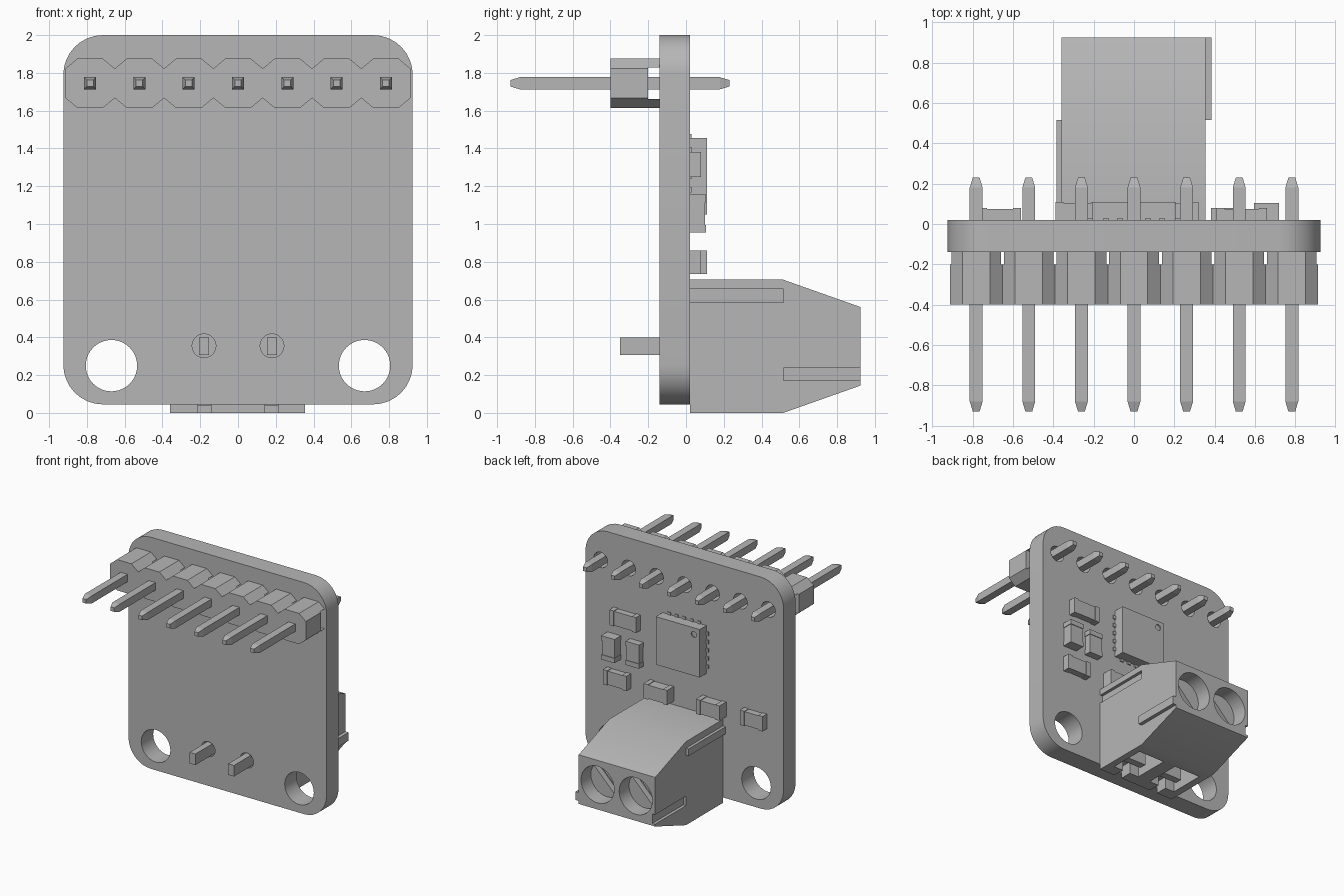
import bpy, bmesh, math
from mathutils import Vector

cube = bpy.data.objects.get("Cube")
if cube:
    bpy.data.objects.remove(cube, do_unlink=True)

grey = bpy.data.materials.new("plain_grey")
grey.use_nodes = True
grey.diffuse_color = (0.47, 0.47, 0.47, 1)
grey.node_tree.nodes["Principled BSDF"].inputs["Base Color"].default_value = (0.47, 0.47, 0.47, 1)

BACK, FRONT = 0.02, -0.14      # board faces along y
PITCH, PIN_Z, SCREW_Z = 0.261, 1.745, 0.355


def finish(name, bm):
    bmesh.ops.recalc_face_normals(bm, faces=bm.faces)
    mesh = bpy.data.meshes.new(name)
    bm.to_mesh(mesh)
    bm.free()
    mesh.materials.append(grey)
    obj = bpy.data.objects.new(name, mesh)
    bpy.context.collection.objects.link(obj)
    return obj


def prism(name, points, a, b, axis="Y"):
    """Extrude an outline from a to b; outline is xz for Y, yz for X."""
    bm = bmesh.new()
    place = (lambda p: (p[0], a, p[1])) if axis == "Y" else (lambda p: (a, p[0], p[1]))
    face = bm.faces.new([bm.verts.new(place(p)) for p in points])
    step = Vector((0, b - a, 0)) if axis == "Y" else Vector((b - a, 0, 0))
    out = bmesh.ops.extrude_face_region(bm, geom=[face])
    bmesh.ops.translate(bm, vec=step, verts=[v for v in out["geom"] if isinstance(v, bmesh.types.BMVert)])
    return finish(name, bm)


def box(name, x0, x1, y0, y1, z0, z1):
    return prism(name, [(x0, z0), (x1, z0), (x1, z1), (x0, z1)], y0, y1)


def disc(name, x, z, r, y0, y1, sides=32):
    turn = 2 * math.pi / sides
    return prism(name, [(x + r * math.cos(i * turn), z + r * math.sin(i * turn))
                        for i in range(sides)], y0, y1)


def cut(obj, cutters):
    for cutter in cutters:
        mod = obj.modifiers.new("cut", "BOOLEAN")
        mod.operation, mod.solver, mod.object = "DIFFERENCE", "EXACT", cutter
    graph = bpy.context.evaluated_depsgraph_get()
    mesh = bpy.data.meshes.new_from_object(obj.evaluated_get(graph))
    obj.modifiers.clear()
    obj.data = mesh
    for cutter in cutters:
        bpy.data.objects.remove(cutter, do_unlink=True)


def smooth(obj):
    bpy.ops.object.select_all(action="DESELECT")
    obj.select_set(True)
    bpy.context.view_layer.objects.active = obj
    bpy.ops.object.shade_smooth_by_angle(angle=math.radians(30))


pin_xs = [(i - 3) * PITCH for i in range(7)]

# Circuit board: rounded plate with mounting holes and pin holes
radius, half, low, high = 0.21, 0.925, 0.045, 2.0
outline = []
for q, (cx, cz) in enumerate([(half - radius, high - radius), (radius - half, high - radius),
                              (radius - half, low + radius), (half - radius, low + radius)]):
    for i in range(9):
        t = math.pi / 2 * (q + i / 8)
        outline.append((cx + radius * math.cos(t), cz + radius * math.sin(t)))
board = prism("circuit_board", outline, FRONT, BACK)
holes = [disc("hole", s * 0.67, 0.25, 0.136, -0.3, 0.2, 40) for s in (-1, 1)]
holes += [disc("hole", s * 0.18, SCREW_Z, 0.063, -0.3, 0.2, 24) for s in (-1, 1)]
holes += [disc("hole", x, PIN_Z, 0.065, -0.3, 0.2, 24) for x in pin_xs]
cut(board, holes)
smooth(board)

# Header housing: row of chamfered cells with a channel against the board
top, bottom = [], []
for x in pin_xs:
    for dx, dz in ((-0.13, 0.078), (-0.068, 0.13), (0.068, 0.13), (0.13, 0.078)):
        top.append((x + dx, PIN_Z + dz))
        bottom.append((x + dx, PIN_Z - dz))
for row in (top, bottom):      # merge the shared notch points
    row[:] = [p for i, p in enumerate(row) if i % 4 != 3 or i == len(row) - 1]
housing = prism("header_housing", bottom + top[::-1], -0.4, FRONT)
cut(housing, [box("channel", -1, 1, -0.2, 0, PIN_Z - 0.084, PIN_Z + 0.084)])

# Header pins: square bars with tapered ends
for x in pin_xs:
    bm = bmesh.new()
    rings = []
    for y, h in ((-0.93, 0.017), (-0.88, 0.032), (0.18, 0.032), (0.23, 0.017)):
        rings.append([bm.verts.new((x + sx * h, y, PIN_Z + sz * h))
                      for sx, sz in ((-1, -1), (1, -1), (1, 1), (-1, 1))])
    for a, b in zip(rings, rings[1:]):
        for i in range(4):
            j = (i + 1) % 4
            bm.faces.new((a[i], a[j], b[j], b[i]))
    bm.faces.new(rings[0])
    bm.faces.new(rings[-1])
    finish("header_pin", bm)

# Terminal block: sloped body with screw wells, wire mouths and side grooves
body = prism("terminal_block", [(BACK, 0), (0.515, 0), (0.925, 0.145), (0.925, 0.56),
                                (0.515, 0.705), (BACK, 0.705)], -0.36, 0.355, "X")
cutters = [box("groove", 0.33, 0.4, 0, 0.515, 0.585, 0.655),
           box("groove", -0.4, -0.335, 0.515, 1, 0.165, 0.245)]
for s in (-1, 1):
    x = s * 0.178
    cutters += [disc("well", x, SCREW_Z, 0.155, 0.72, 1.0),
                box("wire_mouth", x - 0.12, x + 0.12, 0.12, 0.42, -0.1, 0.25),
                box("notch", x - 0.035, x + 0.035, 0, 0.13, -0.1, 0.1)]
cut(body, cutters)
smooth(body)
box("side_rib", 0.355, 0.385, 0.515, 0.925, 0.17, 0.24)
box("side_rib", -0.385, -0.36, BACK, 0.515, 0.59, 0.65)

# Clamp screws with diagonal slots, wire clamps and solder tails
for s in (-1, 1):
    x = s * 0.178
    screw = disc("clamp_screw", x, SCREW_Z, 0.15, 0.715, 0.8)
    d, w = 0.13, 0.018
    slot = [(x - d - w, SCREW_Z - d + w), (x - d + w, SCREW_Z - d - w),
            (x + d + w, SCREW_Z + d - w), (x + d - w, SCREW_Z + d + w)]
    cut(screw, [prism("slot", slot, 0.75, 0.9)])
    smooth(screw)
    box("wire_clamp", x - 0.09, x + 0.09, 0.18, 0.24, 0.04, 0.25)
    box("solder_tail", s * 0.18 - 0.027, s * 0.18 + 0.027, -0.35, 0.05, 0.307, 0.4)

# Main chip with pin-one dimple and edge contacts
chip = box("main_chip", -0.205, 0.205, BACK, 0.11, 1.05, 1.455)
cut(chip, [disc("dimple", -0.15, 1.4, 0.025, 0.1, 0.2, 20)])
for i in range(5):
    t = (i - 2) * 0.07
    for s in (-1, 1):
        box("chip_contact", s * 0.215 - 0.012, s * 0.215 + 0.012, BACK, 0.028, 1.237 + t, 1.267 + t)
        z = 1.2525 + s * 0.212
        box("chip_contact", t - 0.015, t + 0.015, BACK, 0.028, z - 0.012, z + 0.012)

# Small parts with metal end caps: centre x, centre z, width, height, top y
for x, z, w, h, y in ((0.535, 1.315, 0.25, 0.13, 0.08), (0.657, 1.055, 0.125, 0.2, 0.105),
                      (0.445, 1.055, 0.125, 0.2, 0.08), (0.61, 0.797, 0.22, 0.125, 0.08),
                      (0.21, 0.797, 0.22, 0.125, 0.11), (-0.28, 0.797, 0.22, 0.125, 0.11),
                      (-0.665, 0.797, 0.21, 0.125, 0.08)):
    bw, bh = (w - 0.01, h - 0.01)
    box("small_part_body", x - bw / 2, x + bw / 2, BACK, y - 0.005, z - bh / 2, z + bh / 2)
    for s in (-1, 1):
        if w > h:
            c = x + s * (w / 2 - 0.02)
            box("end_cap", c - 0.02, c + 0.02, BACK, y, z - h / 2, z + h / 2)
        else:
            c = z + s * (h / 2 - 0.02)
            box("end_cap", x - w / 2, x + w / 2, BACK, y, c - 0.02, c + 0.02)
